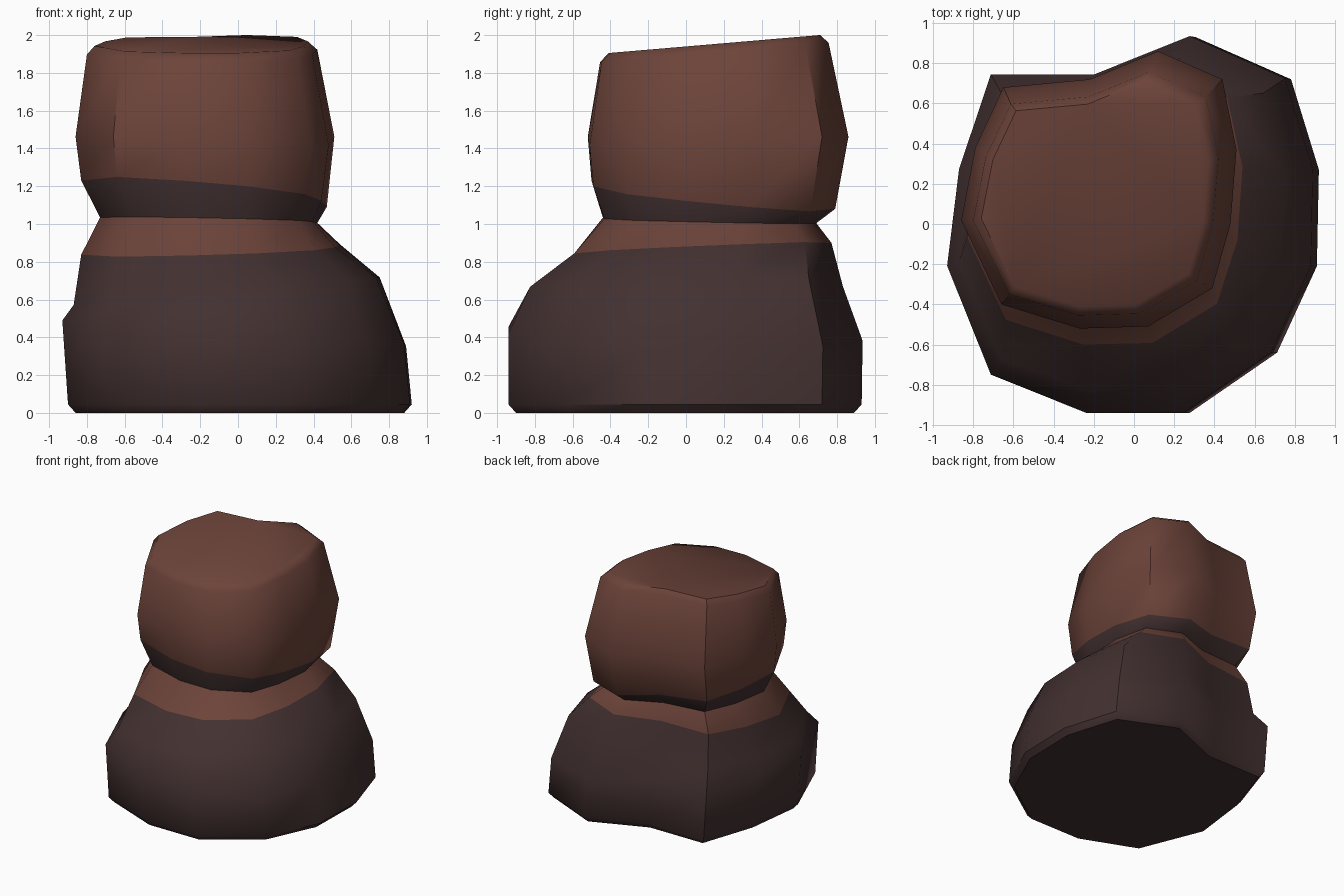
import bpy, math

if "Cube" in bpy.data.objects:
    bpy.data.objects.remove(bpy.data.objects["Cube"])

# Plan outlines, listed clockwise from the back, reversed to run counter-clockwise
FOOT = [(.30, .94), (.78, .73), (.92, .28), (.91, -.20), (.71, -.63), (.27, -.93),
        (-.22, -.93), (-.70, -.74), (-.92, -.20), (-.86, .28), (-.70, .75), (-.18, .75)][::-1]
HEAD = [(.12, .86), (.44, .72), (.51, .37), (.48, .0), (.39, -.32), (.07, -.51),
        (-.27, -.52), (-.66, -.40), (-.86, .02), (-.79, .38), (-.65, .68), (-.22, .72)][::-1]


def material(name, color):
    m = bpy.data.materials.new(name)
    m.diffuse_color = (*color, 1)
    m.use_nodes = True
    m.node_tree.nodes["Principled BSDF"].inputs["Base Color"].default_value = m.diffuse_color
    return m


def fit(points, x0, x1, y0, y1):
    xs, ys = zip(*points)
    return [(x0 + (x - min(xs)) / (max(xs) - min(xs)) * (x1 - x0),
             y0 + (y - min(ys)) / (max(ys) - min(ys)) * (y1 - y0)) for x, y in points]


def ring(t, box, plane, dip=0):
    """Blend foot and head outlines, fit to box, lay on a tilted plane."""
    a, b = fit(FOOT, *box), fit(HEAD, *box)
    z0, sx, sy = plane
    out = []
    for (ax, ay), (bx, by) in zip(a, b):
        x, y = ax + (bx - ax) * t, ay + (by - ay) * t
        out.append((x, y, z0 + sx * x + sy * y - (dip if x - y > .4 else 0)))
    return out


def loft(name, rings, slots, mats, cap):
    n = len(FOOT)
    verts = [v for r in rings for v in r]
    faces, idx = [], []
    for k, s in enumerate(slots):
        for i in range(n):
            j = (i + 1) % n
            faces.append((k * n + i, k * n + j, k * n + n + j, k * n + n + i))
            idx.append(s)
    if cap == "bottom":
        faces.append(tuple(reversed(range(n))))
        idx.append(slots[0])
    else:
        faces.append(tuple(range(len(verts) - n, len(verts))))
        idx.append(slots[-1])
    me = bpy.data.meshes.new(name)
    me.from_pydata(verts, [], faces)
    for m in mats:
        me.materials.append(m)
    for p, s in zip(me.polygons, idx):
        p.material_index = s
    ob = bpy.data.objects.new(name, me)
    bpy.context.collection.objects.link(ob)
    bpy.ops.object.select_all(action='DESELECT')
    ob.select_set(True)
    bpy.context.view_layer.objects.active = ob
    bpy.ops.object.shade_smooth_by_angle(angle=math.radians(46))


dark = material("dark rock", (.056, .030, .030))
brown = material("red brown rock", (.150, .057, .042))

neck = ring(1, (-.73, .42, -.44, .69), (1.02, -.02, -.02))

# Wide foot rising to the neck, with a lighter ledge on top
loft("rock_base", [
    ring(0, (-.86, .88, -.90, .89), (0, 0, 0)),
    ring(0, (-.90, .92, -.94, .93), (.045, 0, 0)),
    ring(0, (-.93, .89, -.94, .935), (.42, -.07, -.02)),
    ring(.4, (-.87, .75, -.83, .83), (.65, .09, 0)),
    ring(.8, (-.83, .54, -.60, .77), (.865, .03, .04)),
    neck], [0, 0, 0, 0, 1], [dark, brown], "bottom")

# Balanced head block with dark underside, a creased waist and bevelled top
loft("rock_head", [
    neck,
    ring(1, (-.83, .47, -.50, .79), (1.16, -.085, -.09)),
    ring(1, (-.86, .51, -.52, .86), (1.462, 0, 0), .045),
    ring(1, (-.80, .42, -.455, .755), (1.895, 0, .085)),
    ring(1, (-.76, .37, -.41, .71), (1.94, 0, .085))],
    [0, 1, 1, 1], [dark, brown], "top")
